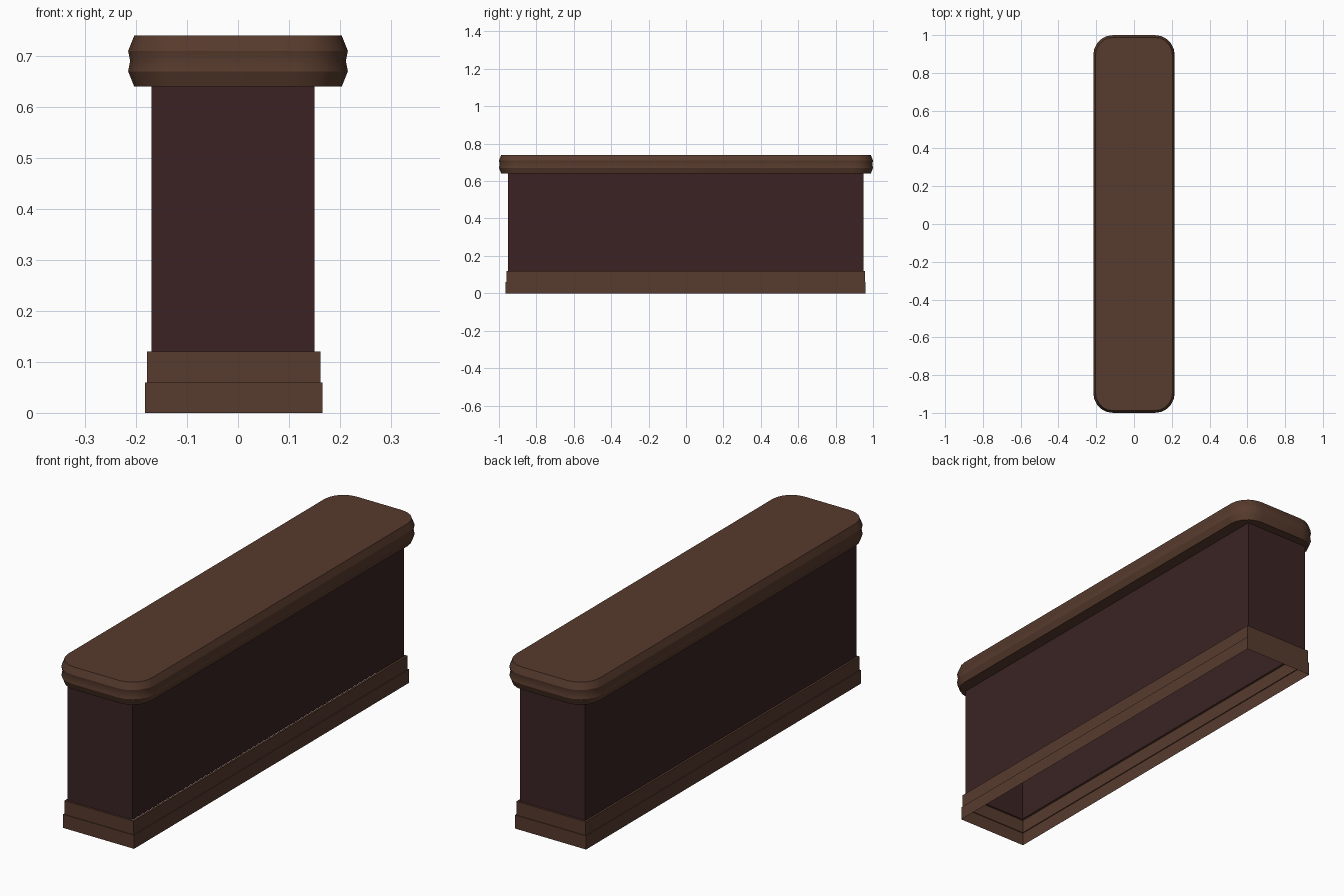
import bpy, bmesh, math

if "Cube" in bpy.data.objects:
    bpy.data.objects.remove(bpy.data.objects["Cube"])


def material(name, rgb):
    m = bpy.data.materials.new(name)
    m.diffuse_color = (*rgb, 1)
    m.use_nodes = True
    m.node_tree.nodes["Principled BSDF"].inputs["Base Color"].default_value = m.diffuse_color
    return m


brown = material("brown wood", (0.095, 0.043, 0.026))
maroon = material("dark maroon panel", (0.043, 0.0165, 0.0175))


def outline(hx, hy, r=0, seg=5):
    """Counter-clockwise rectangle, optionally with rounded corners."""
    pts = []
    for i, (sx, sy) in enumerate(((1, 1), (-1, 1), (-1, -1), (1, -1))):
        if r == 0:
            pts.append((sx * hx, sy * hy))
            continue
        for k in range(seg + 1):
            a = math.pi / 2 * (i + k / seg)
            pts.append((sx * (hx - r) + r * math.cos(a),
                        sy * (hy - r) + r * math.sin(a)))
    return pts


def loft(name, rings, mat, cx=0.0, cy=0.0, caps=False):
    """Join stacked outlines (points, z) into a shell."""
    bm = bmesh.new()
    loops = [[bm.verts.new((x + cx, y + cy, z)) for x, y in pts] for pts, z in rings]
    for a, b in zip(loops, loops[1:]):
        n = len(a)
        for i in range(n):
            j = (i + 1) % n
            bm.faces.new((a[i], a[j], b[j], b[i]))
    if caps:
        bm.faces.new(loops[0][::-1])
        bm.faces.new(loops[-1])
    me = bpy.data.meshes.new(name)
    bm.to_mesh(me)
    bm.free()
    me.materials.append(mat)
    ob = bpy.data.objects.new(name, me)
    bpy.context.collection.objects.link(ob)
    return ob


# stepped skirting, hollow and open underneath
steps = [(0.014, 0), (0.014, 0.06), (0.010, 0.06), (0.010, 0.12), (0, 0.12)]
loft("base_skirting", [(outline(0.16 + d, 0.95 + d * 0.85), z) for d, z in steps],
     brown, cx=-0.0085, cy=-0.002)

# hollow counter body
loft("counter_body", [(outline(0.16, 0.95), z) for z in (0.12, 0.64)],
     maroon, cx=-0.0095, cy=-0.002)

# moulded top with rounded corners and a shallow groove round its edge
profile = [(0.012, 0.64), (0, 0.67), (0.004, 0.69), (0, 0.71), (0.012, 0.74)]
top = loft("counter_top", [(outline(0.2155 - d, 1.0 - d, 0.105 - d), z) for d, z in profile],
           brown, caps=True)
bpy.context.view_layer.objects.active = top
top.select_set(True)
bpy.ops.object.shade_smooth_by_angle(angle=math.radians(28))
